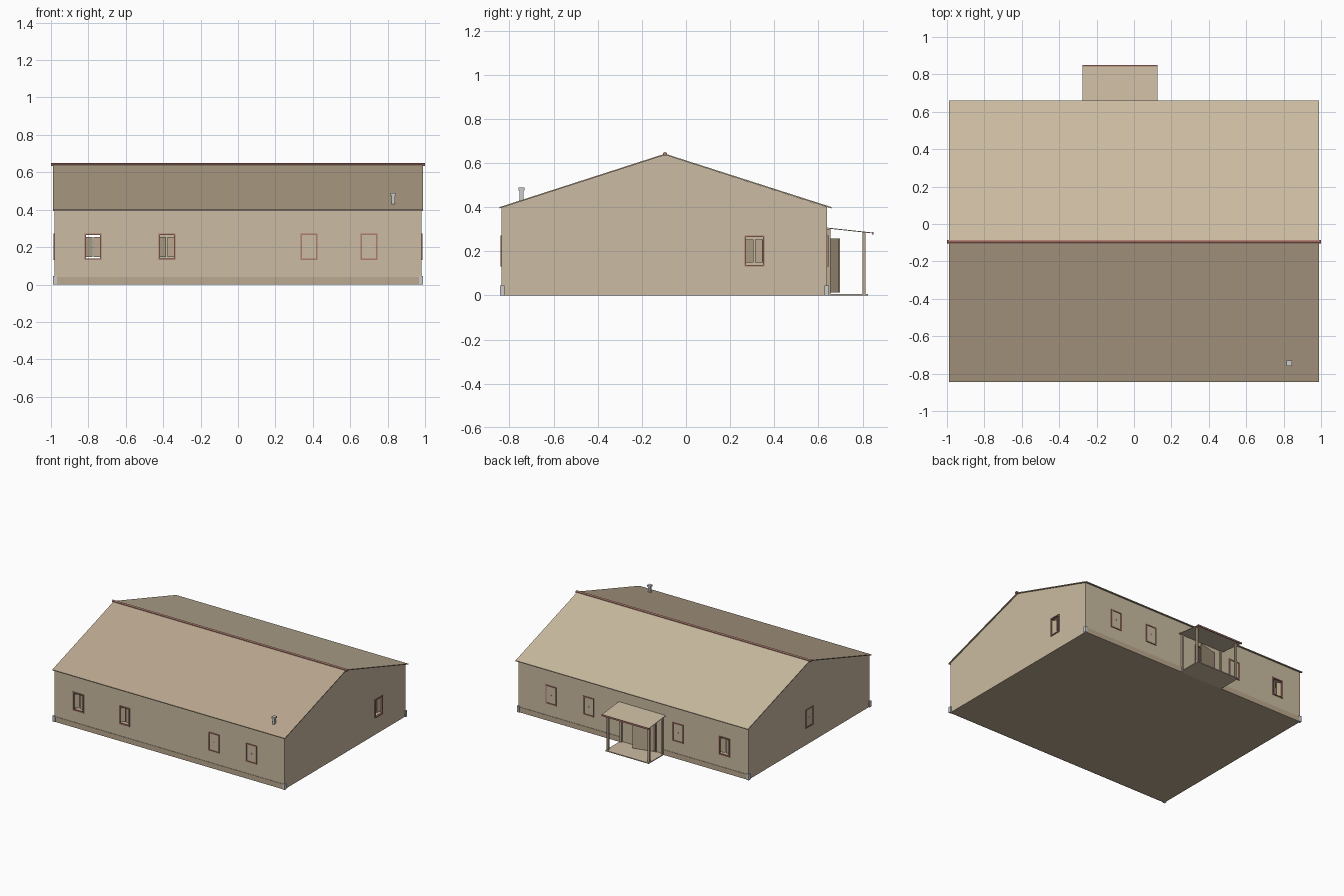
import bpy, bmesh
from math import pi, radians
from mathutils import Matrix, Vector

if "Cube" in bpy.data.objects:
    bpy.data.objects.remove(bpy.data.objects["Cube"])


def mat(name, r, g, b):
    m = bpy.data.materials.new(name)
    m.diffuse_color = (r, g, b, 1)
    m.use_nodes = True
    m.node_tree.nodes["Principled BSDF"].inputs["Base Color"].default_value = m.diffuse_color
    return m


TAN = mat("tan_plaster", 0.60, 0.50, 0.36)
BROWN = mat("brown_board", 0.50, 0.40, 0.28)
RED = mat("red_trim", 0.42, 0.20, 0.16)


def make(name, verts, faces, material=None, matrix=None):
    me = bpy.data.meshes.new(name)
    me.from_pydata(verts, [], faces)
    ob = bpy.data.objects.new(name, me)
    bpy.context.collection.objects.link(ob)
    if material:
        me.materials.append(material)
    if matrix:
        ob.matrix_world = matrix
    return ob


def box(name, x, y, z, material=None, matrix=None):
    # box given by (min, max) ranges
    v = [(a, b, c) for a in x for b in y for c in z]
    f = [(0, 1, 3, 2), (4, 6, 7, 5), (0, 4, 5, 1), (2, 3, 7, 6), (0, 2, 6, 4), (1, 5, 7, 3)]
    return make(name, v, f, material, matrix)


def slab(name, profile, x, material):
    # yz profile extruded along x
    n = len(profile)
    v = [(a, y, z) for a in x for y, z in profile]
    f = [tuple(range(n))[::-1], tuple(range(n, 2 * n))]
    f += [(i, (i + 1) % n, n + (i + 1) % n, n + i) for i in range(n)]
    return make(name, v, f, material)


X, Y0, Y1, YR, EAVE, PEAK = 0.98, -0.835, 0.64, -0.095, 0.40, 0.636
W, Z0, Z1 = 0.046, 0.13, 0.272


def wall(name, M, u0, u1, holes, peak=None):
    # single-sheet wall in local x/z, outward is local -y, openings left out
    us = sorted({u0, u1, *[h[0] for h in holes], *[h[1] for h in holes]})
    zs = sorted({0, EAVE, *[h[2] for h in holes], *[h[3] for h in holes]})
    v = [(u, 0, z) for z in zs for u in us]
    n, f = len(us), []
    for j in range(len(zs) - 1):
        for i in range(n - 1):
            cu, cz = (us[i] + us[i + 1]) / 2, (zs[j] + zs[j + 1]) / 2
            if not any(a < cu < b and c < cz < d for a, b, c, d in holes):
                f.append((j * n + i, j * n + i + 1, (j + 1) * n + i + 1, (j + 1) * n + i))
    if peak is not None:
        v.append((peak, 0, PEAK))
        top = (len(zs) - 1) * n
        f.append(tuple(range(top, top + n)) + (len(v) - 1,))
    make(name, v, f, TAN, M)


def frame(name, M, a, b, c, d, t=0.008):
    # four trim bars around an opening
    y = (-0.006, 0.008)
    for part, x, z in (("left", (a, a + t), (c, d)), ("right", (b - t, b), (c, d)),
                       ("top", (a + t, b - t), (d - t, d)), ("bottom", (a + t, b - t), (c, c + t))):
        box(f"{name}_{part}", x, y, z, RED, M)


def window(name, M, u, is_open):
    frame(name + "_frame", M, u - W, u + W, Z0, Z1)
    if is_open:
        # two sashes swung slightly inward
        for s in (-1, 1):
            H = M @ Matrix.Translation((u + s * (W - 0.009), 0.003, 0)) @ Matrix.Rotation(-s * radians(22), 4, 'Z')
            box(name + "_sash", sorted((0, -s * 0.036)), (0, 0.004), (Z0 + 0.018, Z1 - 0.018), BROWN, H)
    else:
        box(name + "_panel", (u - W + 0.008, u + W - 0.008), (-0.001, 0.003), (Z0 + 0.008, Z1 - 0.008), TAN, M)
        box(name + "_handle", (u - 0.003, u + 0.003), (-0.005, -0.001), (0.197, 0.205), None, M)


def side(x, y, turn):
    return Matrix.Translation((x, y, 0)) @ Matrix.Rotation(turn, 4, 'Z')


# four walls with windows, (offset, open) per window
DOOR = (0.03, 0.19, 0.008, 0.262)
sides = {
    "front": (side(0, Y0, 0), -X, X, [(-0.775, 1), (-0.38, 1), (0.38, 0), (0.70, 0)], None),
    "back": (side(0, Y1, pi), -X, X, [(-0.70, 0), (-0.38, 0), (0.38, 0), (0.775, 1)], None),
    "right": (side(X, 0, pi / 2), Y0, Y1, [(0.31, 1)], YR),
    "left": (side(-X, 0, -pi / 2), -Y1, -Y0, [(0.10, 0)], -YR),
}
for name, (M, u0, u1, wins, peak) in sides.items():
    holes = [(u - W, u + W, Z0, Z1) for u, _ in wins]
    if name == "back":
        holes.append(DOOR)
    wall(name + "_wall", M, u0, u1, holes, peak)
    for i, (u, is_open) in enumerate(wins):
        window(f"{name}_window_{i + 1}", M, u, is_open)

# floor and ceiling sheets
for name, z in (("floor", 0.001), ("ceiling", 0.395)):
    make(name, [(-X, Y0, z), (X, Y0, z), (X, Y1, z), (-X, Y1, z)], [(0, 1, 2, 3)], BROWN)

# plinth strips and corner blocks
for name, y, s in (("front", Y0, -1), ("back", Y1, 1)):
    if s < 0:
        box("front_plinth", (-X, X), (y - 0.003, y), (0, 0.04), BROWN)
    else:
        for a, b in ((-X, -0.25), (0.10, X)):
            box("back_plinth", (a, b), (y, y + 0.003), (0, 0.04), BROWN)
    for sx in (-1, 1):
        cx, cy = sx * (X - 0.002), y - s * 0.002
        box(name + "_corner_block", (cx - 0.01, cx + 0.01), (cy - 0.01, cy + 0.01), (0, 0.045))

# gable roof, ridge cap
RX = (-0.99, 0.99)
slab("front_roof", [(-0.845, 0.394), (YR, 0.636), (YR, 0.642), (-0.845, 0.400)], RX, BROWN)
slab("back_roof", [(0.66, 0.394), (YR, 0.636), (YR, 0.642), (0.66, 0.400)], RX, TAN)
slab("ridge_cap", [(YR - 0.01, 0.634), (YR + 0.01, 0.634), (YR + 0.01, 0.644),
                   (YR, 0.65), (YR - 0.01, 0.644)], (-1.0, 1.0), RED)

# square chimney with cap
cx, cy = 0.83, -0.745
box("chimney_pipe", (cx - 0.009, cx + 0.009), (cy - 0.009, cy + 0.009), (0.42, 0.476))
box("chimney_cap", (cx - 0.014, cx + 0.014), (cy - 0.014, cy + 0.014), (0.476, 0.488))

# back porch: slab, four posts, lean-to roof with red fascia
box("porch_floor", (-0.26, 0.11), (Y1, 0.825), (0, 0.007), TAN)
for px in (-0.25, 0.10):
    box("porch_front_post", (px - 0.007, px + 0.007), (0.80, 0.814), (0.007, 0.286), BROWN)
    box("porch_wall_post", (px - 0.007, px + 0.007), (Y1, 0.654), (0.007, 0.30), BROWN)
PX = (-0.275, 0.125)
slab("porch_roof", [(Y1, 0.303), (0.845, 0.281), (0.845, 0.285), (Y1, 0.307)], PX, TAN)
box("porch_fascia", PX, (0.843, 0.85), (0.276, 0.288), RED)

# door frame and door leaf standing ajar
frame("door_frame", sides["back"][0], 0.022, 0.198, 0.004, 0.272)
hinge = Matrix.Translation(Vector((-0.185, 0.65, 0))) @ Matrix.Rotation(radians(15), 4, 'Z')
box("door_leaf", (0, 0.16), (0, 0.006), (0.012, 0.258), BROWN, hinge)
